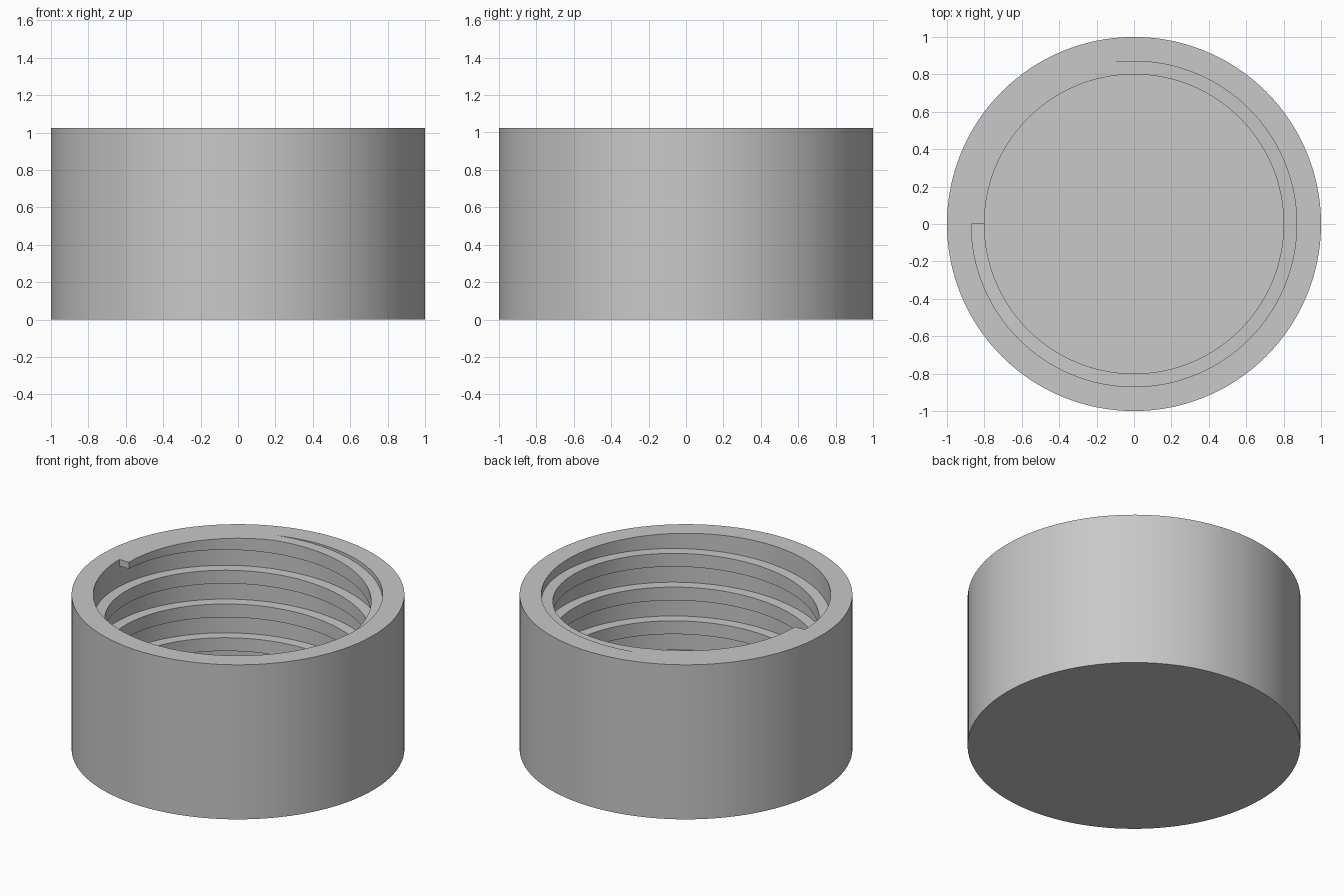
import bpy
import bmesh
from math import cos, sin, pi, radians

cube = bpy.data.objects.get("Cube")
if cube:
    bpy.data.objects.remove(cube, do_unlink=True)

SEGMENTS = 128
HEIGHT = 1.025
FLOOR = 0.13
OUTER, BORE, CREST = 1.0, 0.87, 0.80
TURNS = 4
THREAD_HALF = 0.044

grey = bpy.data.materials.new("light grey plastic")
grey.use_nodes = True
colour = (0.58, 0.58, 0.58, 1)
grey.diffuse_color = colour
grey.node_tree.nodes["Principled BSDF"].inputs["Base Color"].default_value = colour


def sweep(name, sections, closed_profile):
    """Skin a list of (radius, z, angle) sections and cap both ends."""
    bm = bmesh.new()
    rows = [[bm.verts.new((r * cos(a), r * sin(a), z)) for r, z, a in section]
            for section in sections]
    for low, high in zip(rows, rows[1:]):
        count = len(low)
        for i in range(count if closed_profile else count - 1):
            j = (i + 1) % count
            bm.faces.new((low[i], low[j], high[j], high[i]))
    for end in (rows[0], rows[-1]):
        bm.faces.new(end)
    bmesh.ops.recalc_face_normals(bm, faces=bm.faces)
    mesh = bpy.data.meshes.new(name)
    bm.to_mesh(mesh)
    bm.free()
    mesh.materials.append(grey)
    obj = bpy.data.objects.new(name, mesh)
    bpy.context.collection.objects.link(obj)
    bpy.ops.object.select_all(action="DESELECT")
    obj.select_set(True)
    bpy.context.view_layer.objects.active = obj
    bpy.ops.object.shade_smooth_by_angle(angle=radians(30))
    return obj


# Cup: outer wall, rim, bore and closed floor
angles = [2 * pi * i / SEGMENTS for i in range(SEGMENTS)]
cup_profile = [(OUTER, 0), (OUTER, HEIGHT), (BORE, HEIGHT), (BORE, FLOOR)]
sweep("cap_body", [[(r, z, a) for a in angles] for r, z in cup_profile], True)

# Internal thread: square ridge rising from the floor and trimmed flush at the rim
pitch = (HEIGHT - FLOOR) / TURNS
thread = []
for i in range(TURNS * SEGMENTS + 1):
    turn = i / SEGMENTS
    middle = FLOOR + pitch * turn
    bottom = max(FLOOR, middle - THREAD_HALF)
    top = min(HEIGHT, middle + THREAD_HALF)
    a = pi + 2 * pi * turn
    thread.append([(BORE, bottom, a), (CREST, bottom, a), (CREST, top, a), (BORE, top, a)])
sweep("inner_thread", thread, True)
